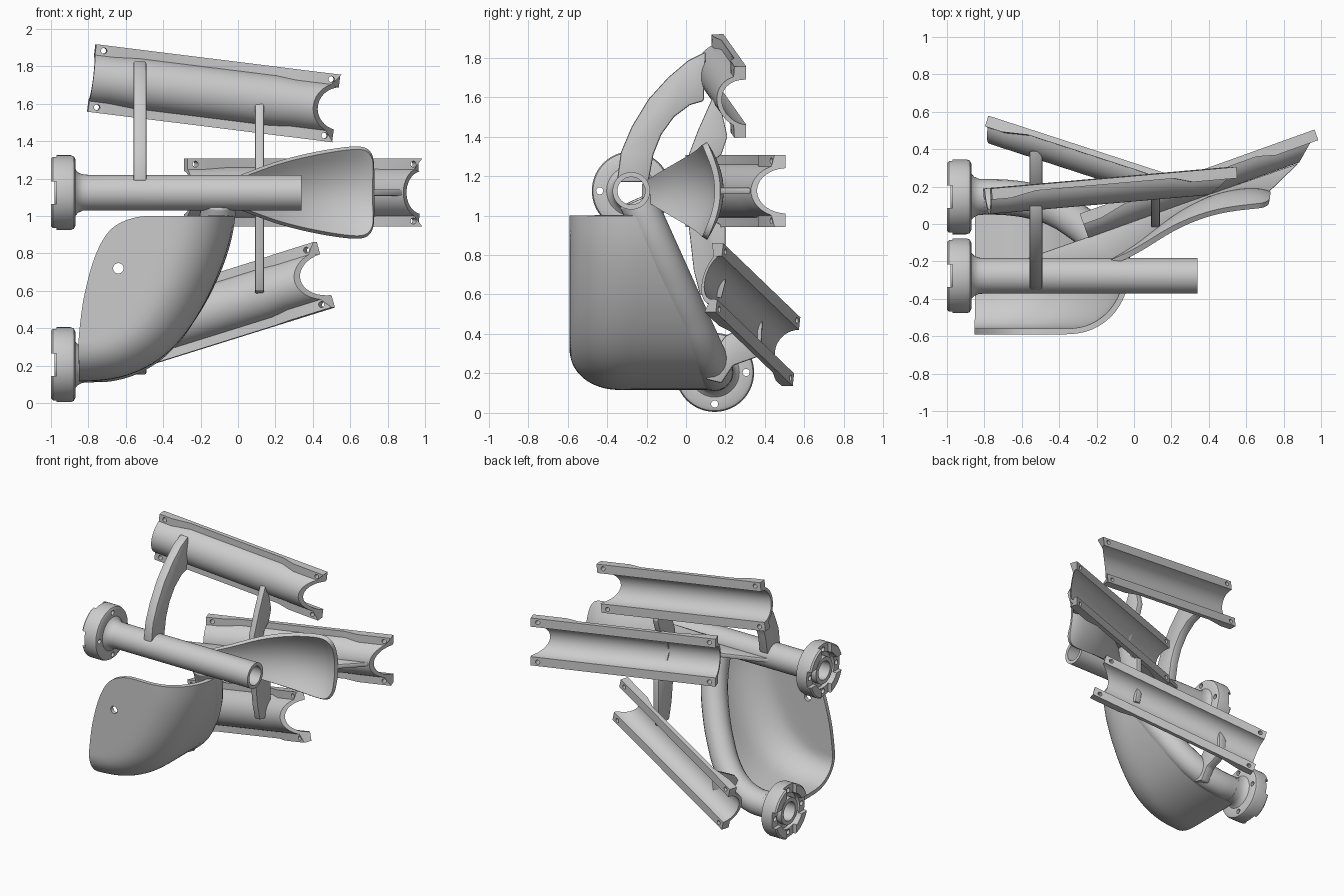
import bpy, bmesh
from math import sin, cos, pi, asin, radians
from mathutils import Vector, Matrix

if "Cube" in bpy.data.objects:
    bpy.data.objects.remove(bpy.data.objects["Cube"])


def finish(bm, name, cutter=None, solid=0, subsurf=0, bevel=0):
    bmesh.ops.recalc_face_normals(bm, faces=bm.faces)
    me = bpy.data.meshes.new(name)
    bm.to_mesh(me)
    bm.free()
    ob = bpy.data.objects.new(name, me)
    bpy.context.collection.objects.link(ob)
    if subsurf:
        ob.modifiers.new("sub", 'SUBSURF').levels = subsurf
    if solid:
        m = ob.modifiers.new("solid", 'SOLIDIFY')
        m.thickness, m.offset = solid, 0
    if bevel:
        m = ob.modifiers.new("bevel", 'BEVEL')
        m.width, m.segments = bevel, 2
    cut = None
    if cutter:
        cut = finish(cutter, name + "_cutter")
        cut.hide_render = True
        m = ob.modifiers.new("cut", 'BOOLEAN')
        m.object, m.operation, m.solver, m.use_self = cut, 'DIFFERENCE', 'EXACT', True
    bpy.ops.object.select_all(action='DESELECT')
    ob.select_set(True)
    bpy.context.view_layer.objects.active = ob
    if ob.modifiers:
        bpy.ops.object.convert(target='MESH')
    bpy.ops.object.shade_smooth_by_angle(angle=radians(35))
    if cut:
        bpy.data.objects.remove(cut)
    return ob


def grid(rows, wrap_rows=False, wrap_cols=False, caps=False):
    bm = bmesh.new()
    vs = [[bm.verts.new(p) for p in r] for r in rows]
    n, k = len(vs), len(vs[0])
    for i in range(n if wrap_rows else n - 1):
        for j in range(k if wrap_cols else k - 1):
            a, b = vs[i], vs[(i + 1) % n]
            bm.faces.new((a[j], a[(j + 1) % k], b[(j + 1) % k], b[j]))
    if caps:
        bm.faces.new(vs[0])
        bm.faces.new(vs[-1])
    return bm


def add_cyl(bm, pos, axis, r, length):
    rot = Vector(axis).to_track_quat('Z', 'Y').to_matrix().to_4x4()
    bmesh.ops.create_cone(bm, cap_ends=True, segments=20, radius1=r, radius2=r,
                          depth=length, matrix=Matrix.Translation(pos) @ rot)


def plate(name, pts, lo, hi, axis, bevel=0.01):
    """Extruded polygon: axis 'x' takes (y, z) points, axis 'z' takes (x, y) points."""
    f = (lambda p, h: (h, p[0], p[1])) if axis == 'x' else (lambda p, h: (p[0], p[1], h))
    bm = grid([[f(p, lo) for p in pts], [f(p, hi) for p in pts]], wrap_cols=True, caps=True)
    return finish(bm, name, bevel=bevel)


# Flanged pipes: lathed round x, with four bolt holes and four face notches
def flanged_pipe(name, cy, cz, x_end):
    prof = [(-1, .19), (-.99, .2), (-.895, .2), (-.878, .194), (-.87, .178), (-.87, .125),
            (-.855, .108), (-.83, .097), (-.8, .095), (x_end, .095), (x_end, .07), (-.98, .07),
            (-.98, .1), (-.94, .1), (-.94, .135), (-1, .135)]
    rows = []
    for i in range(56):
        a = 2 * pi * i / 56
        rows.append([(x, cy + r * cos(a), cz + r * sin(a)) for x, r in prof])
    cut = bmesh.new()
    for i in range(4):
        c, s = cos(i * pi / 2), sin(i * pi / 2)
        add_cyl(cut, (-.93, cy + .16 * c, cz + .16 * s), (1, 0, 0), .018, .3)
        bmesh.ops.create_cube(cut, size=1, matrix=Matrix.Translation((-1, cy + .18 * c, cz + .18 * s))
                              @ Matrix.Rotation(i * pi / 2, 4, 'X') @ Matrix.Diagonal((.06, .13, .12, 1)))
    finish(grid(rows, True, True), name, cutter=cut)


flanged_pipe("upper_pipe", -.277, 1.125, .34)
flanged_pipe("lower_pipe_flange", .145, .205, -.78)


# Curved pipe joining the lower flange to the upper pipe
def pipe_y(z):
    return .145 - .45 * (z - .205)


path = [(-.8, .205), (-.68, .212), (-.54, .26), (-.41, .36), (-.305, .5),
        (-.215, .66), (-.14, .85), (-.11, 1.0), (-.105, 1.08)]
cu = bpy.data.curves.new("curved_pipe", 'CURVE')
cu.dimensions = '3D'
cu.bevel_depth, cu.bevel_resolution, cu.resolution_u = .083, 8, 6
sp = cu.splines.new('BEZIER')
sp.bezier_points.add(len(path) - 1)
for bp, (x, z) in zip(sp.bezier_points, path):
    bp.co = (x, pipe_y(z), z)
    bp.handle_left_type = bp.handle_right_type = 'AUTO'
pipe = bpy.data.objects.new("curved_pipe", cu)
bpy.context.collection.objects.link(pipe)
m = pipe.modifiers.new("wall", 'SOLIDIFY')
m.thickness, m.offset = .024, 0

# Scoop-shaped shield: outer outline rounds forward into a flat front plate
outer = [(-.035, 1.0), (-.06, .85), (-.13, .66), (-.21, .5), (-.31, .35),
         (-.43, .235), (-.58, .16), (-.72, .133), (-.85, .13)]
inner = [(-.53, 1.0), (-.66, .96), (-.73, .87), (-.78, .75), (-.81, .63),
         (-.83, .54), (-.84, .46), (-.848, .39), (-.853, .33)]
rows = []
for i, (o, l) in enumerate(zip(outer, inner)):
    t = i / 8
    o, l = Vector(o), Vector(l)
    d = (l - o).normalized()
    inset, ext = .30 - .12 * t, .33 - .1 * t
    y0, y1 = pipe_y(max(o.y, .2)), -.575 + ext
    row = [(o.x, y0 + (y1 - y0) * k / 4, o.y) for k in range(4)]
    for k in range(7):
        a = pi / 2 * k / 6
        p = o + d * inset * (1 - cos(a))
        row.append((p.x, -.575 + ext * (1 - sin(a)), p.y))
    f = o + d * inset
    for k in (1, 2, 3):
        p = f.lerp(l, k / 3)
        row.append((p.x, -.575, p.y))
    rows.append(row)
cut = bmesh.new()
add_cyl(cut, (-.64, -.58, .72), (0, 1, 0), .028, .2)
finish(grid(rows), "shield", cutter=cut, solid=.03, subsurf=2)

# Flared deflector behind the upper pipe: x, centre y, half height, edge curl
stations = [(-.13, -.21, .04, 0), (.03, -.12, .09, .02), (.2, .03, .16, .05), (.4, .14, .208, .08),
            (.55, .175, .233, .09), (.65, .18, .243, .085), (.7, .17, .228, .07), (.725, .16, .18, .04)]
rows = [[(x, yc - dep * (k / 4) ** 2, 1.125 + h * k / 4) for k in range(-4, 5)]
        for x, yc, h, dep in stations]
finish(grid(rows), "flared_deflector", solid=.03, subsurf=2)


# Half-round cradles with bolted edge flanges; far end of the trough is cut at 45 degrees
def cradle(name, p0, p1, hint):
    p0, p1 = Vector(p0), Vector(p1)
    d = (p1 - p0).normalized()
    length = (p1 - p0).length
    u = Vector(hint)
    u = (u - d * u.dot(d)).normalized()
    w = u.cross(d)
    ri, ro, n = .115, .138, 20
    spans = [(0, .06), (.1, .06), (.24, .032), (length - .34, .032), (length - .24, .06), (length, .06)]
    rows = []
    for l, t in spans:
        sec = [(.182, 0)] + [(ri * cos(pi * k / n), -ri * sin(pi * k / n)) for k in range(n + 1)]
        a0 = asin(t / ro)
        sec += [(-.182, 0), (-.182, -t)]
        sec += [(-ro * cos(a0 + (pi - 2 * a0) * k / n), -ro * sin(a0 + (pi - 2 * a0) * k / n))
                for k in range(n + 1)] + [(.182, -t)]
        row = []
        for a, b in sec:
            trim = max(0, -b - .02) * 1.15 if l == length and abs(a) < .15 else 0
            row.append(p0 + d * (l - trim) + u * a + w * b)
        rows.append(row)
    cut = bmesh.new()
    for l in (.045, length - .05):
        for s in (-1, 1):
            add_cyl(cut, p0 + d * l + u * s * .152 - w * .03, w, .016, .2)
    finish(grid(rows, wrap_cols=True, caps=True), name, cutter=cut)


cradle("upper_cradle", (-.785, .19, 1.738), (.525, .305, 1.575), (.125, 0, 1))
cradle("middle_cradle", (-.29, .055, 1.125), (.965, .505, 1.125), (0, 0, 1))
cradle("lower_cradle", (-.73, .56, .31), (.47, .17, .685), (-.25, .1, .96))

# Curved arm from the upper pipe to the upper cradle
outer_arc = [(-.35, 1.17), (-.33, 1.32), (-.275, 1.45), (-.19, 1.59), (-.09, 1.7), (.01, 1.785), (.1, 1.83)]
inner_arc = [(.09, 1.58), (.02, 1.56), (-.06, 1.5), (-.125, 1.41), (-.165, 1.31), (-.19, 1.17)]
plate("curved_arm", outer_arc + inner_arc, -.56, -.49, 'x')

# Bracket from the lower pipe to the lower cradle
plate("lower_bracket", [(.1, .17), (.12, .285), (.2, .39), (.39, .49), (.38, .29), (.24, .24), (.18, .15)],
      -.56, -.49, 'x')

# Vertical web tying the three cradles together
plate("vertical_web", [(.14, 1.61), (.06, 1.43), (0, 1.27), (-.02, 1.12), (.01, .98), (.04, .72), (.07, .6),
                       (.18, .58), (.2, .66), (.2, .94), (.13, .98), (.07, 1.125), (.13, 1.27), (.18, 1.31),
                       (.21, 1.4), (.18, 1.53)], .092, .138, 'x', .006)

# Horizontal web from the upper pipe along the middle cradle
plate("horizontal_web", [(-.62, -.2), (-.22, -.06), (.25, .105), (.88, .325), (.72, .17), (.55, .18),
                         (.4, .145), (.2, .035), (.03, -.115), (-.1, -.2)], 1.108, 1.142, 'z', .006)
